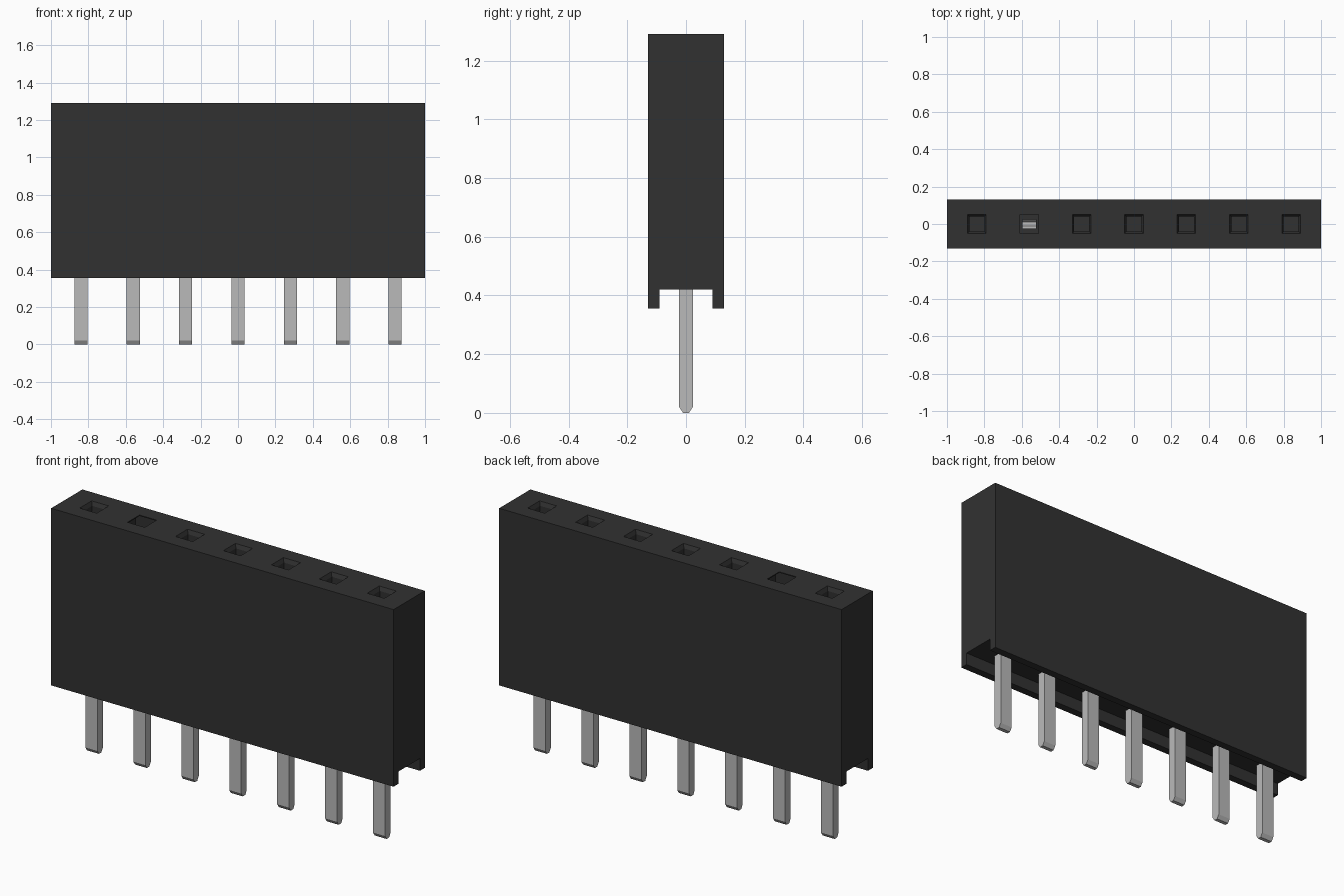
import bpy, bmesh

cube = bpy.data.objects.get("Cube")
if cube:
    bpy.data.objects.remove(cube, do_unlink=True)


def material(name, value):
    m = bpy.data.materials.new(name)
    m.use_nodes = True
    color = (value, value, value, 1)
    m.diffuse_color = color
    m.node_tree.nodes["Principled BSDF"].inputs["Base Color"].default_value = color
    return m


black = material("black plastic", 0.031)
metal = material("grey metal", 0.49)


def add_stack(bm, x, rings, cap_top=True):
    """Join rectangular rings (half x, half y, z) into a column centred on x."""
    loops = [[bm.verts.new((x + sx * hx, sy * hy, z))
              for sx, sy in ((-1, -1), (1, -1), (1, 1), (-1, 1))]
             for hx, hy, z in rings]
    for a, b in zip(loops, loops[1:]):
        for i in range(4):
            j = (i + 1) % 4
            bm.faces.new((a[i], a[j], b[j], b[i]))
    bm.faces.new(loops[0][::-1])
    if cap_top:
        bm.faces.new(loops[-1])


def make_object(name, bm, mat):
    mesh = bpy.data.meshes.new(name)
    bm.to_mesh(mesh)
    bm.free()
    mesh.materials.append(mat)
    obj = bpy.data.objects.new(name, mesh)
    bpy.context.collection.objects.link(obj)
    return obj


COUNT, PITCH, OPEN_SLOT = 7, 0.28, 1
TOP, CEILING, BOTTOM = 1.29, 0.42, 0.355
centres = [(i - (COUNT - 1) / 2) * PITCH for i in range(COUNT)]

# Housing: profile with a channel along the underside, extruded along x
profile = [(-0.13, BOTTOM), (-0.09, BOTTOM), (-0.09, CEILING), (0.09, CEILING),
           (0.09, BOTTOM), (0.13, BOTTOM), (0.13, TOP), (-0.13, TOP)]
bm = bmesh.new()
end = bm.faces.new([bm.verts.new((-1, y, z)) for y, z in profile])
side = bmesh.ops.extrude_face_region(bm, geom=[end])
bmesh.ops.translate(bm, vec=(2, 0, 0),
                    verts=[v for v in side["geom"] if isinstance(v, bmesh.types.BMVert)])
bmesh.ops.recalc_face_normals(bm, faces=bm.faces)
housing = make_object("housing", bm, black)

# Socket cutter: tapered mouths over square shafts; one opens into a hollow cell
shaft = [(0.04, 0.04, 0.6), (0.04, 0.04, 1.27), (0.05, 0.05, TOP), (0.05, 0.05, 1.32)]
cell = [(0.035, 0.023, 0.40), (0.035, 0.023, 0.43), (0.125, 0.125, 0.43),
        (0.125, 0.125, 1.285), (0.05, 0.05, 1.285), (0.05, 0.05, 1.32)]
bm = bmesh.new()
for i, x in enumerate(centres):
    add_stack(bm, x, cell if i == OPEN_SLOT else shaft)
bmesh.ops.recalc_face_normals(bm, faces=bm.faces)
cutter = make_object("socket_cutter", bm, black)
cutter.hide_render = True

cut = housing.modifiers.new("sockets", "BOOLEAN")
cut.operation = "DIFFERENCE"
cut.solver = "EXACT"
cut.object = cutter
bpy.context.view_layer.objects.active = housing
bpy.ops.object.modifier_apply(modifier=cut.name)
bpy.data.objects.remove(cutter, do_unlink=True)

# Contact pins: flat bars with a wedge tip, open where they enter the housing
for i, x in enumerate(centres):
    bm = bmesh.new()
    add_stack(bm, x, [(0.035, 0.010, 0), (0.035, 0.023, 0.02), (0.035, 0.023, CEILING)],
              cap_top=False)
    make_object(f"pin_{i + 1}", bm, metal)
